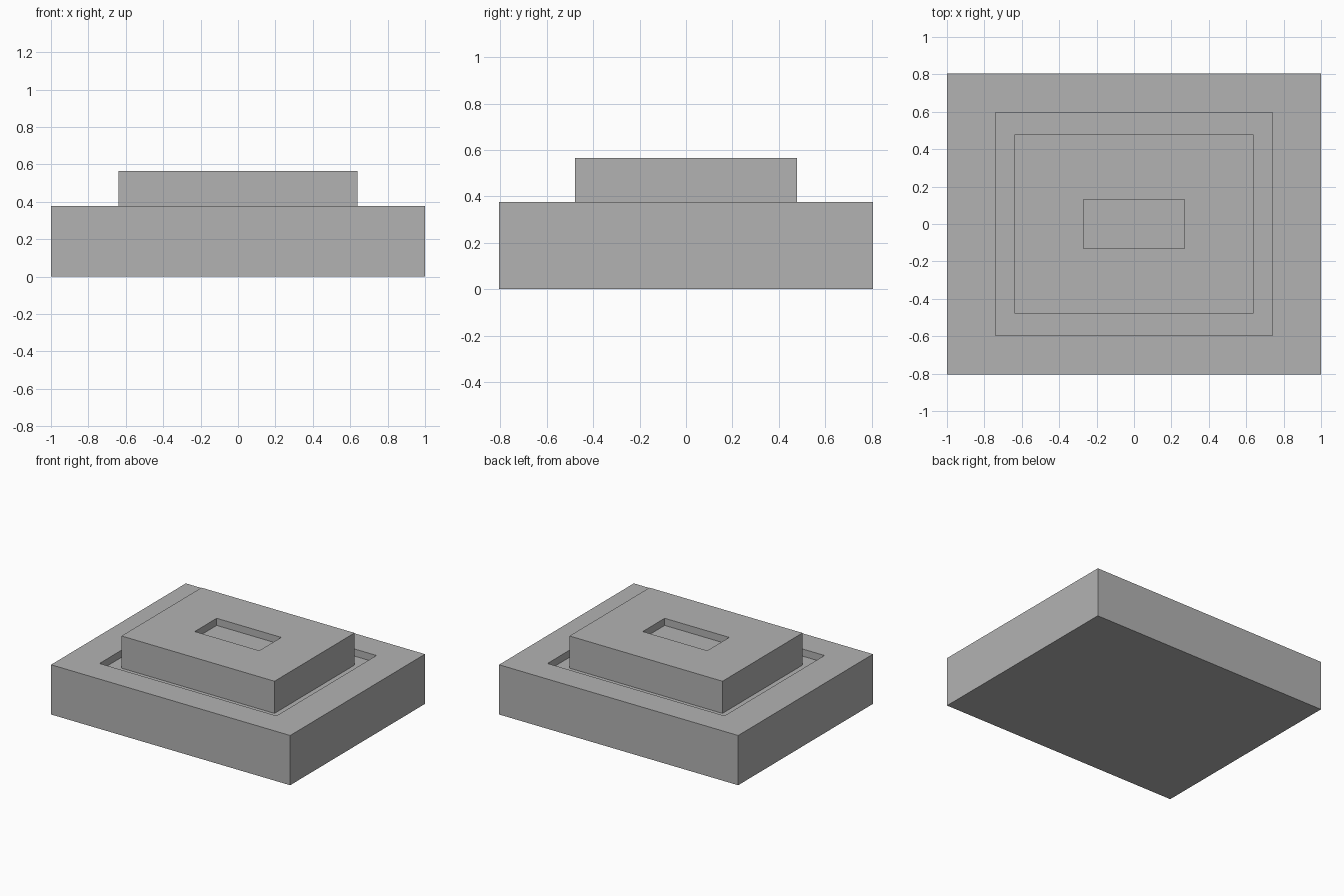
import bpy
import bmesh

cube = bpy.data.objects.get("Cube")
if cube:
    bpy.data.objects.remove(cube, do_unlink=True)

# Plain grey material
grey = bpy.data.materials.new("grey")
grey.use_nodes = True
grey.diffuse_color = (0.45, 0.45, 0.45, 1)
grey.node_tree.nodes["Principled BSDF"].inputs["Base Color"].default_value = grey.diffuse_color


def recessed_block(name, half, pocket, bottom, top, depth):
    """Block with a centred rectangular pocket sunk into its top."""
    rings = [(half, bottom), (half, top), (pocket, top), (pocket, top - depth)]
    bm = bmesh.new()
    loops = [[bm.verts.new((sx * h[0], sy * h[1], z))
              for sx, sy in ((-1, -1), (1, -1), (1, 1), (-1, 1))]
             for h, z in rings]
    for low, high in zip(loops, loops[1:]):
        for i in range(4):
            j = (i + 1) % 4
            bm.faces.new((low[i], low[j], high[j], high[i]))
    bm.faces.new(loops[0][::-1])
    bm.faces.new(loops[-1])
    mesh = bpy.data.meshes.new(name)
    bm.to_mesh(mesh)
    bm.free()
    mesh.materials.append(grey)
    obj = bpy.data.objects.new(name, mesh)
    bpy.context.collection.objects.link(obj)
    return obj


DEPTH = 0.054
BASE_TOP = 0.376

# Wide base with a shallow tray in its top
recessed_block("base", (1.0, 0.805), (0.74, 0.597), 0, BASE_TOP, DEPTH)

# Raised block standing on the tray floor, with a small slot in its top
recessed_block("raised_block", (0.64, 0.478), (0.27, 0.131),
               BASE_TOP - DEPTH, 0.565, DEPTH)
